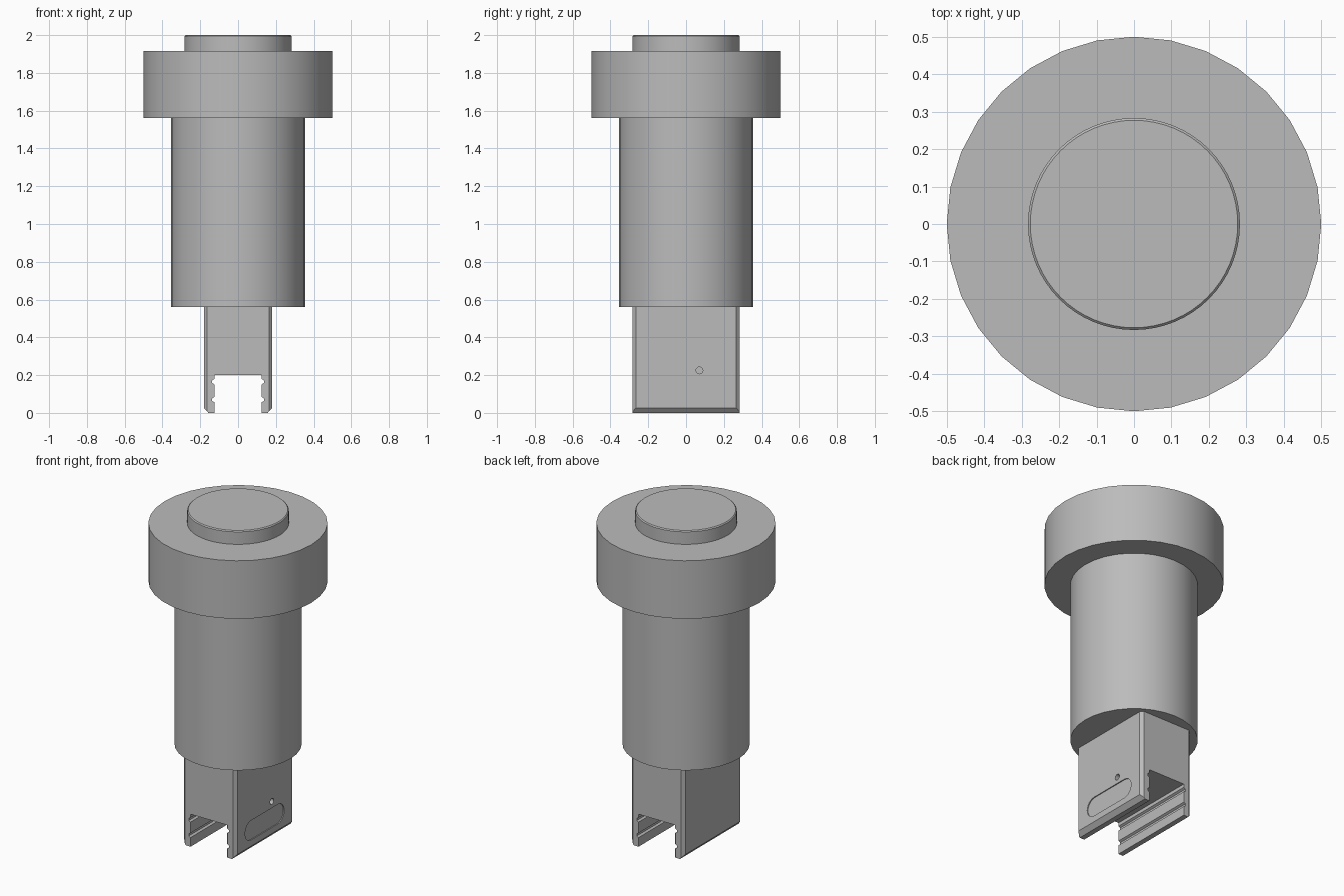
import bpy, bmesh, math
from mathutils import Matrix, Vector

cube = bpy.data.objects.get("Cube")
if cube:
    bpy.data.objects.remove(cube, do_unlink=True)

grey = bpy.data.materials.new("plain grey")
grey.use_nodes = True
colour = (0.5, 0.5, 0.5, 1)
grey.diffuse_color = colour
grey.node_tree.nodes["Principled BSDF"].inputs["Base Color"].default_value = colour


def make_object(name, bm):
    bmesh.ops.recalc_face_normals(bm, faces=bm.faces)
    mesh = bpy.data.meshes.new(name)
    bm.to_mesh(mesh)
    bm.free()
    mesh.materials.append(grey)
    ob = bpy.data.objects.new(name, mesh)
    bpy.context.collection.objects.link(ob)
    return ob


def activate(ob):
    bpy.ops.object.select_all(action='DESELECT')
    ob.select_set(True)
    bpy.context.view_layer.objects.active = ob


def prism(name, outline, depth, matrix):
    """Extrude a flat outline along local z by depth."""
    bm = bmesh.new()
    face = bm.faces.new([bm.verts.new((u, v, 0)) for u, v in outline])
    top = bmesh.ops.extrude_face_region(bm, geom=[face])["geom"]
    bmesh.ops.translate(bm, vec=(0, 0, depth),
                        verts=[v for v in top if isinstance(v, bmesh.types.BMVert)])
    bm.transform(matrix)
    return make_object(name, bm)


def disc(name, radius, low, high, sides, chamfer=0):
    bm = bmesh.new()
    bmesh.ops.create_cone(bm, cap_ends=True, segments=sides, radius1=radius,
                          radius2=radius, depth=high - low)
    bmesh.ops.translate(bm, vec=(0, 0, (low + high) / 2), verts=bm.verts)
    if chamfer:
        rim = [e for e in bm.edges if all(v.co.z > high - 0.001 for v in e.verts)]
        bmesh.ops.bevel(bm, geom=rim, offset=chamfer, segments=1, affect='EDGES')
    ob = make_object(name, bm)
    activate(ob)
    bpy.ops.object.shade_smooth_by_angle(angle=math.radians(30))
    return ob


# Turned parts
disc("top_cap", 0.283, 1.9, 2.0, 64, 0.006)
disc("flange", 0.5, 1.56, 1.917, 32)
disc("barrel", 0.355, 0.56, 1.57, 32)

# Slotted foot: half profile with two grooves, mirrored and extruded
half_x, half_y, slot = 0.181, 0.283, 0.125
half = [(half_x, 0.565), (half_x, 0.027), (half_x - 0.024, 0), (slot, 0)]
for z in (0.07, 0.165):
    half += [(slot, z - 0.014), (slot + 0.012, z - 0.007),
             (slot + 0.012, z + 0.007), (slot, z + 0.014)]
half.append((slot, 0.2))
outline = half + [(-x, z) for x, z in reversed(half)]
stand_up = Matrix.Translation((0, half_y, 0)) @ Matrix.Rotation(math.pi / 2, 4, 'X')
foot = prism("slotted_foot", outline, 2 * half_y, stand_up)

# Chamfered upright corners of the foot
bm = bmesh.new()
bm.from_mesh(foot.data)
corners = [e for e in bm.edges
           if all(abs(v.co.x) > half_x - 0.001 for v in e.verts)
           and abs(e.verts[0].co.z - e.verts[1].co.z) > 0.3]
bmesh.ops.bevel(bm, geom=corners, offset=0.018, segments=1, affect='EDGES')
bm.to_mesh(foot.data)
bm.free()

cutters = []


def hole(centre, axis, radius, depth):
    """Drill with its middle at centre, reaching depth to both sides."""
    bm = bmesh.new()
    bmesh.ops.create_cone(bm, cap_ends=True, segments=24, radius1=radius,
                          radius2=radius, depth=2 * depth)
    bm.transform(Matrix.Translation(centre)
                 @ Vector(axis).to_track_quat('Z', 'Y').to_matrix().to_4x4())
    cutters.append(make_object("hole_cutter", bm))


# Cross holes through the foot and blind holes on one side
for side in (-1, 1):
    hole((0, side * 0.228, 0.23), (1, 0, 0), 0.024, 0.4)
    hole((half_x, side * 0.071, 0.225), (1, 0, 0), 0.018, 0.04)
# Front ports and back row
for x, z in ((-0.103, 0.49), (0.04, 0.34)):
    hole((x, -half_y, z), (0, 1, 0), 0.03, 0.06)
for x in (-0.067, 0, 0.067):
    hole((x, half_y, 0.34), (0, 1, 0), 0.018, 0.05)

# Shallow rounded recess on the side
r, reach = 0.06, 0.13
stadium = []
for i in range(26):
    a = -math.pi / 2 + math.pi * (i % 13) / 12 + (math.pi if i > 12 else 0)
    stadium.append(((reach if i < 13 else -reach) + r * math.cos(a),
                    0.125 + r * math.sin(a)))
# Local x runs along y, local y along z, local z along x
sideways = Matrix(((0, 0, 1, half_x - 0.006), (1, 0, 0, 0), (0, 1, 0, 0), (0, 0, 0, 1)))
cutters.append(prism("recess_cutter", stadium, 0.05, sideways))

for cutter in cutters:
    cutter.hide_render = True
    mod = foot.modifiers.new("cut", 'BOOLEAN')
    mod.operation = 'DIFFERENCE'
    mod.solver = 'EXACT'
    mod.object = cutter
    activate(foot)
    bpy.ops.object.modifier_apply(modifier=mod.name)
    bpy.data.objects.remove(cutter, do_unlink=True)
activate(foot)
bpy.ops.object.shade_smooth_by_angle(angle=math.radians(30))
